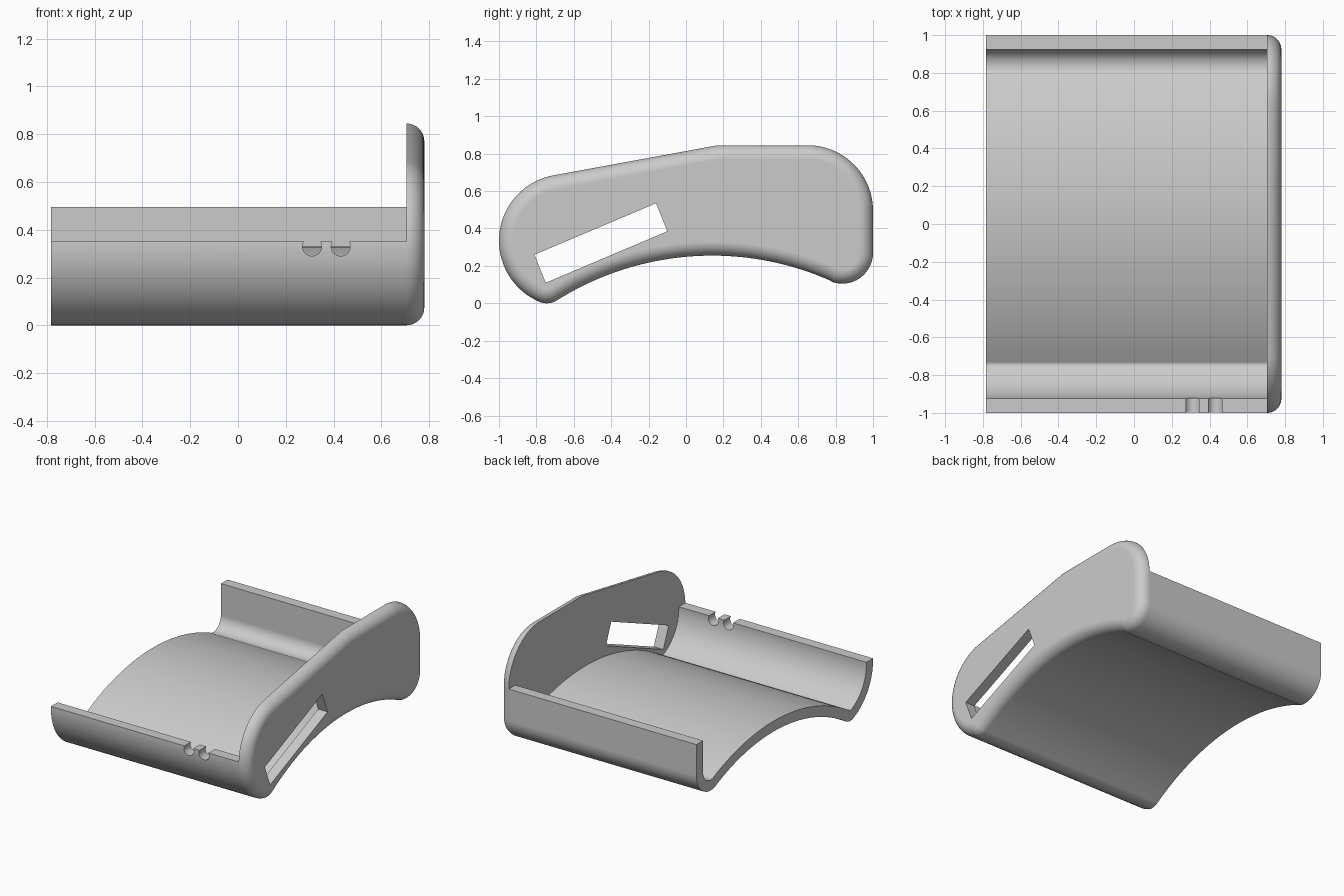
import bpy, bmesh
from math import sin, cos, pi, radians
from mathutils import Vector

if "Cube" in bpy.data.objects:
    bpy.data.objects.remove(bpy.data.objects["Cube"])

WALL = 0.075
X_OPEN, X_CAP = -0.783, 0.705

grey = bpy.data.materials.new("light grey")
grey.use_nodes = True
colour = (0.6, 0.6, 0.6, 1)
grey.diffuse_color = colour
grey.node_tree.nodes["Principled BSDF"].inputs["Base Color"].default_value = colour


def arc(cy, cz, r, start, end, n):
    angles = [radians(start + (end - start) * i / n) for i in range(n + 1)]
    return [Vector((cy + r * cos(a), cz + r * sin(a))) for a in angles]


def tidy(points):
    out = [points[0]]
    for p in points[1:]:
        if (p - out[-1]).length > 0.006:
            out.append(p)
    return out


def inset(points, d, closed):
    # Shift a counter-clockwise path inwards with mitred corners
    out, n = [], len(points)
    for i, p in enumerate(points):
        before = p - points[i - 1] if closed or i > 0 else points[1] - p
        after = points[(i + 1) % n] - p if closed or i < n - 1 else before
        a, b = before.normalized(), after.normalized()
        t = (a + b).normalized()
        out.append(p + Vector((-t.y, t.x)) * d / max(t.dot(a), 0.5))
    return out


def loft(name, rings):
    # Join equal (x, path) rings into a closed solid
    bm = bmesh.new()
    loops = [[bm.verts.new((x, p.x, p.y)) for p in path] for x, path in rings]
    for a, b in zip(loops, loops[1:]):
        for i in range(len(a)):
            j = (i + 1) % len(a)
            bm.faces.new((a[i], a[j], b[j], b[i]))
    bm.faces.new(loops[0])
    bm.faces.new(loops[-1])
    bmesh.ops.recalc_face_normals(bm, faces=bm.faces)
    mesh = bpy.data.meshes.new(name)
    bm.to_mesh(mesh)
    bm.free()
    mesh.materials.append(grey)
    ob = bpy.data.objects.new(name, mesh)
    bpy.context.collection.objects.link(ob)
    return ob


def activate(ob):
    bpy.ops.object.select_all(action='DESELECT')
    ob.select_set(True)
    bpy.context.view_layer.objects.active = ob


def cut(ob, cutter):
    mod = ob.modifiers.new("cut", 'BOOLEAN')
    mod.object = cutter
    mod.solver = 'EXACT'
    activate(ob)
    bpy.ops.object.modifier_apply(modifier=mod.name)
    bpy.data.objects.remove(cutter)


def finish(ob):
    activate(ob)
    bpy.ops.object.shade_smooth_by_angle(angle=radians(30))
    ob.modifiers.new("even shading", 'WEIGHTED_NORMAL').keep_sharp = True


# Side outline: trough walls and arched floor, then the upper edge of the end plate
trough = tidy(arc(-0.645, 0.335, 0.355, 177.6, 247.2, 20)
              + arc(-0.744, 0.1, 0.1, 247.2, 302.2, 10)
              + arc(0.14, -1.305, 1.56, 122.2, 66.2, 40)
              + arc(0.835, 0.27, 0.165, 246.2, 360, 20)
              + [Vector((1, 0.495))])
upper = (arc(0.65, 0.495, 0.35, 0, 90, 24)[1:]
         + [Vector((0.17, 0.845))]
         + arc(-0.645, 0.335, 0.355, 100.6, 177.6, 20)[:-1])

# Trough shell
inner = inset(trough, WALL, False)
inner[0].y, inner[-1].y = trough[0].y, trough[-1].y
section = trough + inner[::-1]
shell = loft("trough_shell", [(X_OPEN, section), (X_CAP, section)])

# Two round cable notches in the front lip
for x in (0.31, 0.43):
    bpy.ops.mesh.primitive_cylinder_add(vertices=40, radius=0.04, depth=0.3,
                                        location=(x, -0.97, 0.33),
                                        rotation=(pi / 2, 0, 0))
    cut(shell, bpy.context.object)
finish(shell)

# End plate with a rounded outer rim
outline = trough + upper
rings = []
for i in range(11):
    t = i / 10 * pi / 2
    rings.append((X_CAP + WALL * sin(t),
                  inset(outline, WALL * (1 - cos(t)), True)))
plate = loft("end_plate", rings)

# Slanted slot through the end plate
slot = [Vector(p) for p in ((-0.16, 0.535), (-0.81, 0.26), (-0.75, 0.11), (-0.1, 0.385))]
cut(plate, loft("slot_cutter", [(X_CAP - 0.1, slot), (X_CAP + 0.2, slot)]))
finish(plate)
